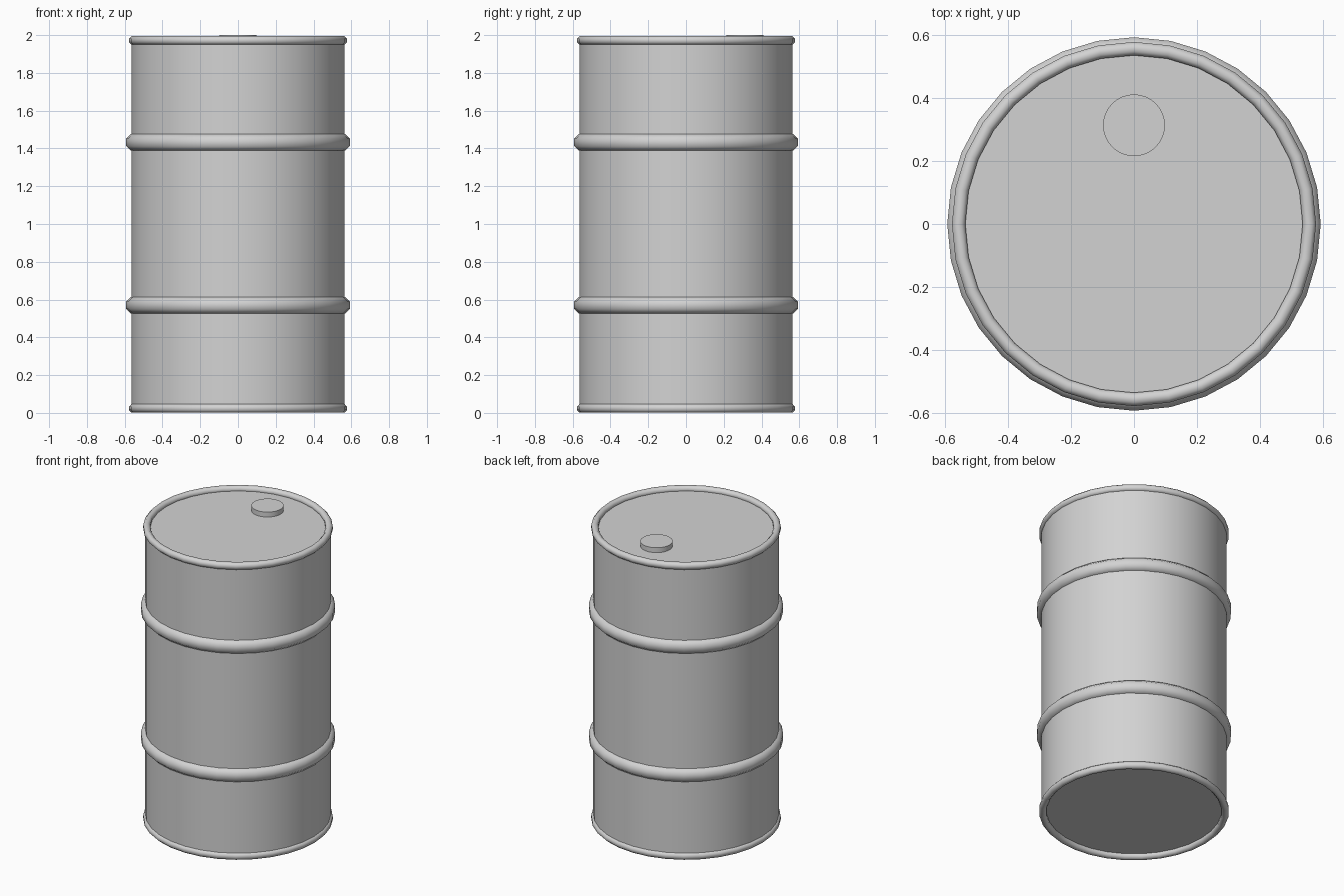
import bpy, bmesh, math

cube = bpy.data.objects.get("Cube")
if cube:
    bpy.data.objects.remove(cube, do_unlink=True)

SEGMENTS = 32
BODY_RADIUS = 0.565

steel = bpy.data.materials.new("grey_steel")
steel.use_nodes = True
GREY = (0.65, 0.65, 0.65, 1)
steel.diffuse_color = GREY
steel.node_tree.nodes["Principled BSDF"].inputs["Base Color"].default_value = GREY


def lathe(name, profile, closed=False, centre=(0, 0), angle=50):
    """Spin a (radius, height) profile about a vertical axis."""
    bm = bmesh.new()
    verts = [bm.verts.new((r, 0, z)) for r, z in profile]
    edges = [bm.edges.new(pair) for pair in zip(verts, verts[1:])]
    if closed:
        edges.append(bm.edges.new((verts[-1], verts[0])))
    bmesh.ops.spin(bm, geom=verts + edges, cent=(0, 0, 0), axis=(0, 0, 1),
                   angle=math.tau, steps=SEGMENTS, use_merge=True)
    bmesh.ops.remove_doubles(bm, verts=bm.verts, dist=0.0001)
    bmesh.ops.recalc_face_normals(bm, faces=bm.faces)
    mesh = bpy.data.meshes.new(name)
    bm.to_mesh(mesh)
    bm.free()
    obj = bpy.data.objects.new(name, mesh)
    obj.location = (centre[0], centre[1], 0)
    mesh.materials.append(steel)
    bpy.context.collection.objects.link(obj)
    bpy.ops.object.select_all(action="DESELECT")
    obj.select_set(True)
    bpy.context.view_layer.objects.active = obj
    bpy.ops.object.shade_smooth_by_angle(angle=math.radians(angle))
    return obj


# Drum wall with recessed lid and base
lathe("drum_body", [(0, 0.03), (BODY_RADIUS, 0.03),
                    (BODY_RADIUS, 1.967), (0, 1.967)])

# Rolled rims at both ends
for name, z in (("bottom_rim", 0.024), ("top_rim", 1.972)):
    ring = [(0.556 + 0.023 * math.cos(a), z + 0.024 * math.sin(a))
            for a in (math.tau * (i + 0.5) / 8 for i in range(8))]
    lathe(name, ring, closed=True)

# Raised rolling hoops
for name, z in (("lower_hoop", 0.57), ("upper_hoop", 1.432)):
    lathe(name, [(BODY_RADIUS - 0.01, z - 0.044), (BODY_RADIUS + 0.002, z - 0.044),
                 (0.592, z - 0.02), (0.592, z + 0.02),
                 (BODY_RADIUS + 0.002, z + 0.044), (BODY_RADIUS - 0.01, z + 0.044)])

# Filler plug on the lid
lathe("filler_plug", [(0, 1.96), (0.098, 1.96), (0.098, 2.0), (0, 2.0)],
      centre=(0, 0.313))
